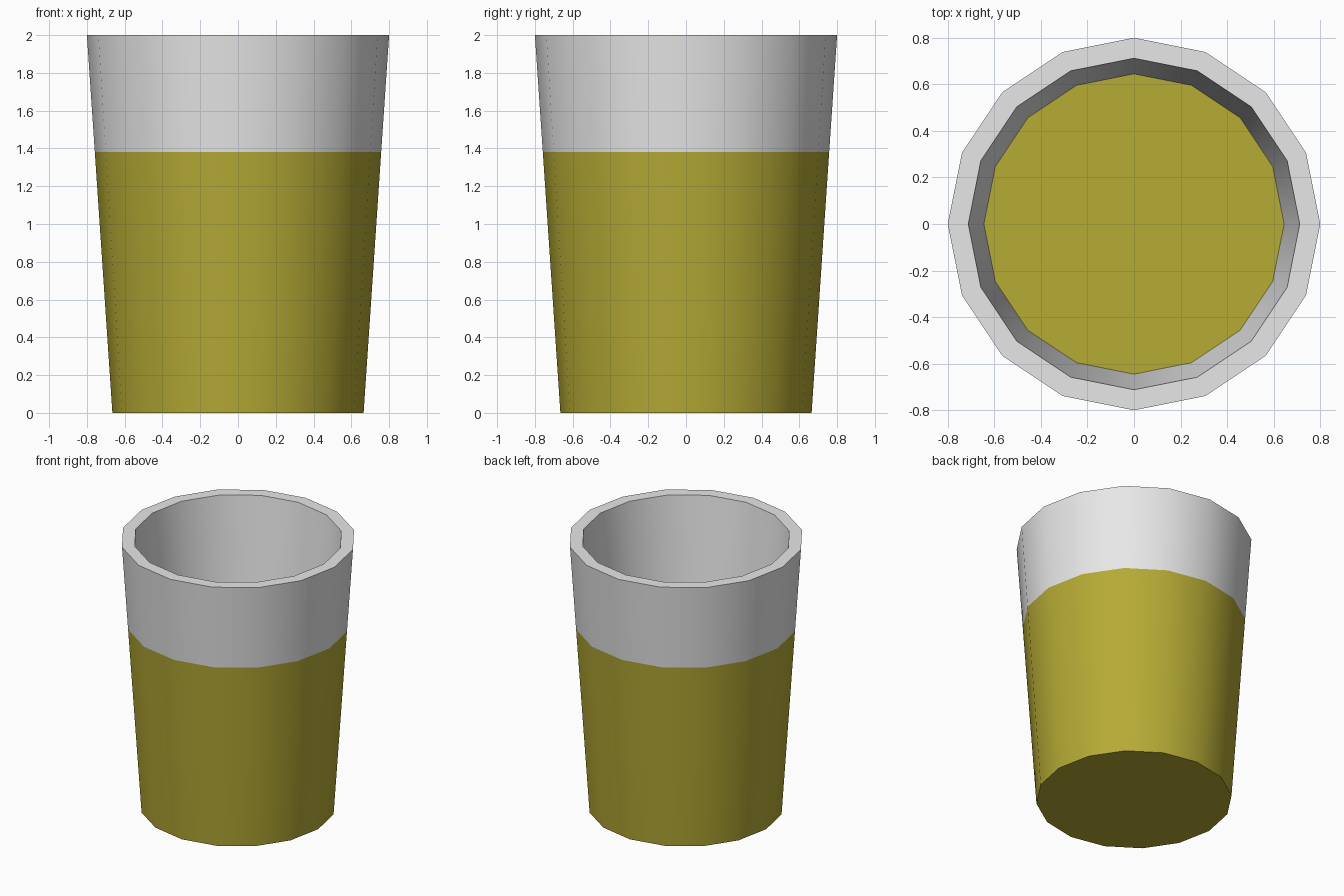
import bpy, bmesh, math

if "Cube" in bpy.data.objects:
    bpy.data.objects.remove(bpy.data.objects["Cube"])

SIDES = 16
LEVEL = 1.38  # drink surface height


def material(name, rgb):
    m = bpy.data.materials.new(name)
    m.diffuse_color = (*rgb, 1)
    m.use_nodes = True
    m.node_tree.nodes["Principled BSDF"].inputs["Base Color"].default_value = m.diffuse_color
    return m


grey = material("light_grey", (0.8, 0.8, 0.8))
amber = material("olive_yellow", (0.466, 0.405, 0.036))


def lathe(name, profile, mats, cap_start=False, cap_end=False):
    bm = bmesh.new()
    rings = [[bm.verts.new((r * math.cos(math.tau * i / SIDES),
                            r * math.sin(math.tau * i / SIDES), z))
              for i in range(SIDES)] for r, z in profile]
    for a, b in zip(rings, rings[1:]):
        for i in range(SIDES):
            j = (i + 1) % SIDES
            bm.faces.new((a[i], a[j], b[j], b[i]))
    if cap_start:
        bm.faces.new(rings[0][::-1])
    if cap_end:
        bm.faces.new(rings[-1])
    # Everything up to the drink level takes the second colour
    for f in bm.faces:
        f.material_index = int(f.calc_center_median().z < LEVEL + 0.001)
    me = bpy.data.meshes.new(name)
    bm.to_mesh(me)
    bm.free()
    for m in mats:
        me.materials.append(m)
    ob = bpy.data.objects.new(name, me)
    bpy.context.collection.objects.link(ob)
    bpy.ops.object.select_all(action='DESELECT')
    ob.select_set(True)
    bpy.context.view_layer.objects.active = ob
    bpy.ops.object.shade_smooth_by_angle(angle=math.radians(30))
    return ob


# Tapered cup: base, outer wall, rim, inner wall and the drink surface
lathe("cup", [(0.665, 0), (0.758, LEVEL), (0.8, 2), (0.712, 2), (0.645, LEVEL)],
      (grey, amber), cap_start=True, cap_end=True)
